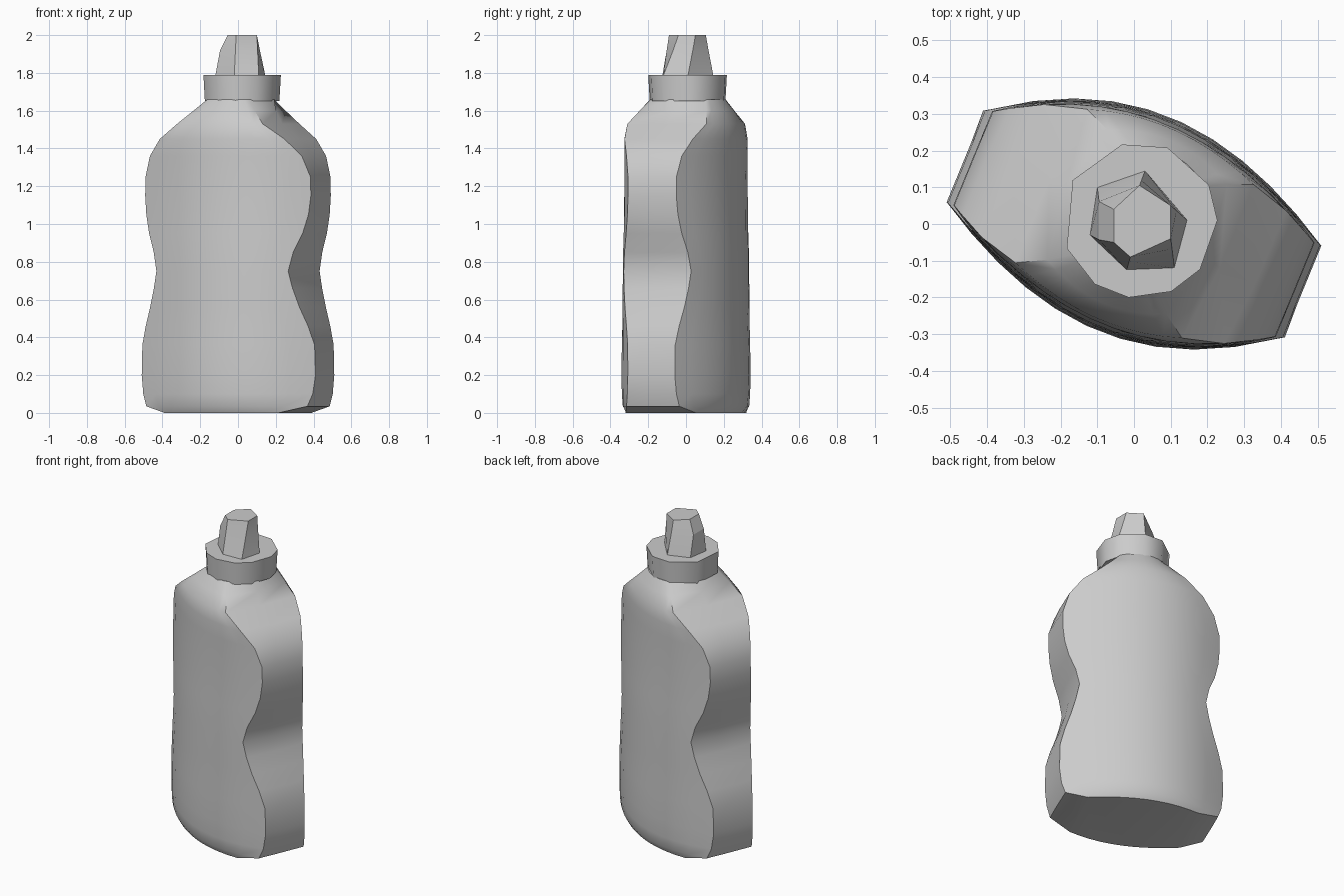
import bpy, bmesh, math
from mathutils import Vector

cube = bpy.data.objects.get("Cube")
if cube:
    bpy.data.objects.remove(cube, do_unlink=True)

GREY = (0.6, 0.6, 0.6, 1)
mat = bpy.data.materials.new("plain grey")
mat.use_nodes = True
mat.diffuse_color = GREY
mat.node_tree.nodes["Principled BSDF"].inputs["Base Color"].default_value = GREY


def loft(name, rings, crease):
    """Skin a stack of equal-length rings and cap both ends."""
    bm = bmesh.new()
    rows = [[bm.verts.new(p) for p in ring] for ring in rings]
    n = len(rows[0])
    for low, high in zip(rows, rows[1:]):
        for i in range(n):
            j = (i + 1) % n
            bm.faces.new((low[i], low[j], high[j], high[i]))
    bm.faces.new(rows[0][::-1])
    bm.faces.new(rows[-1])
    bmesh.ops.recalc_face_normals(bm, faces=bm.faces)
    mesh = bpy.data.meshes.new(name)
    bm.to_mesh(mesh)
    bm.free()
    mesh.materials.append(mat)
    obj = bpy.data.objects.new(name, mesh)
    bpy.context.collection.objects.link(obj)
    bpy.ops.object.select_all(action="DESELECT")
    obj.select_set(True)
    bpy.context.view_layer.objects.active = obj
    bpy.ops.object.shade_smooth_by_angle(angle=math.radians(crease))
    return obj


# Bottle body: a skewed lens section, turned about z and clipped to a waisted width
TURN = math.radians(-25)
HALF_LENGTH = 0.487
NECK_R = 0.2
NECK = Vector((0.015, 0.01))
STEPS = 10


def lens(u):
    t = u / HALF_LENGTH
    return 0.312 - 0.17 * t ** 2 + 0.023 * t ** 3


def section(width, thickness):
    us = [width * (1 - 2 * i / STEPS) for i in range(STEPS + 1)]
    half = [Vector((u, lens(u) * thickness)) for u in us]
    # one corner of each face runs on past the end wall where the body is wide
    reach = 0.15 * max(0, width - 0.384)
    half[-1] += Vector((-reach, -0.7 * reach))
    half.append(Vector((-width - 0.008, 0.01)))
    return half + [-p for p in half]


def body_ring(z, width, thickness, blend=0.0):
    ring = []
    c, s = math.cos(TURN), math.sin(TURN)
    for p in section(width, thickness):
        q = p.lerp(p.normalized() * NECK_R, blend)
        x, y = c * q.x - s * q.y, s * q.x + c * q.y
        ring.append((x + NECK.x * blend, y + NECK.y * blend, z))
    return ring


# height, half width, thickness, blend towards the round neck
profile = [
    (0.0, 0.33, 0.88), (0.035, 0.455, 0.95), (0.1, 0.476, 0.97),
    (0.2, 0.487, 0.98), (0.36, 0.483, 0.97), (0.46, 0.458, 0.96),
    (0.56, 0.425, 0.955), (0.66, 0.398, 0.95), (0.75, 0.38, 0.945),
    (0.85, 0.4, 0.94), (0.95, 0.436, 0.93), (1.05, 0.458, 0.92),
    (1.15, 0.467, 0.915), (1.25, 0.465, 0.91), (1.36, 0.432, 0.91),
    (1.45, 0.36, 0.91), (1.53, 0.26, 0.915, 0.1), (1.6, 0.23, 0.92, 0.55),
    (1.66, 0.2, 0.92, 1.0),
]
loft("bottle_body", [body_ring(*row) for row in profile], 42)

# Collar of the cap: uneven ten-sided band
angles = [0, 27, 69, 103, 149, 201, 235, 262, 294, 321]


def collar_ring(z, r):
    return [(NECK.x + r * math.cos(math.radians(a)),
             NECK.y + r * math.sin(math.radians(a)), z) for a in angles]


loft("cap_collar", [collar_ring(1.65, 0.204), collar_ring(1.79, 0.212)], 50)

# Nozzle: leaning six-sided spout, fuller on the right side
base = [(0.03, 0.145), (0.145, 0.01), (0.11, -0.12),
        (-0.02, -0.125), (-0.12, -0.03), (-0.1, 0.1)]
tip = [(0.015, 0.105), (0.1, 0.05), (0.1, -0.04),
       (-0.01, -0.09), (-0.055, -0.05), (-0.055, 0.04)]
middle = [Vector(b).lerp(Vector(t), 0.65) for b, t in zip(base, tip)]
for p in middle[4:]:
    p.x = -0.095
loft("nozzle", [[(p[0], p[1], z) for p in pts]
                for pts, z in ((base, 1.785), (middle, 1.92), (tip, 2.0))], 15)
